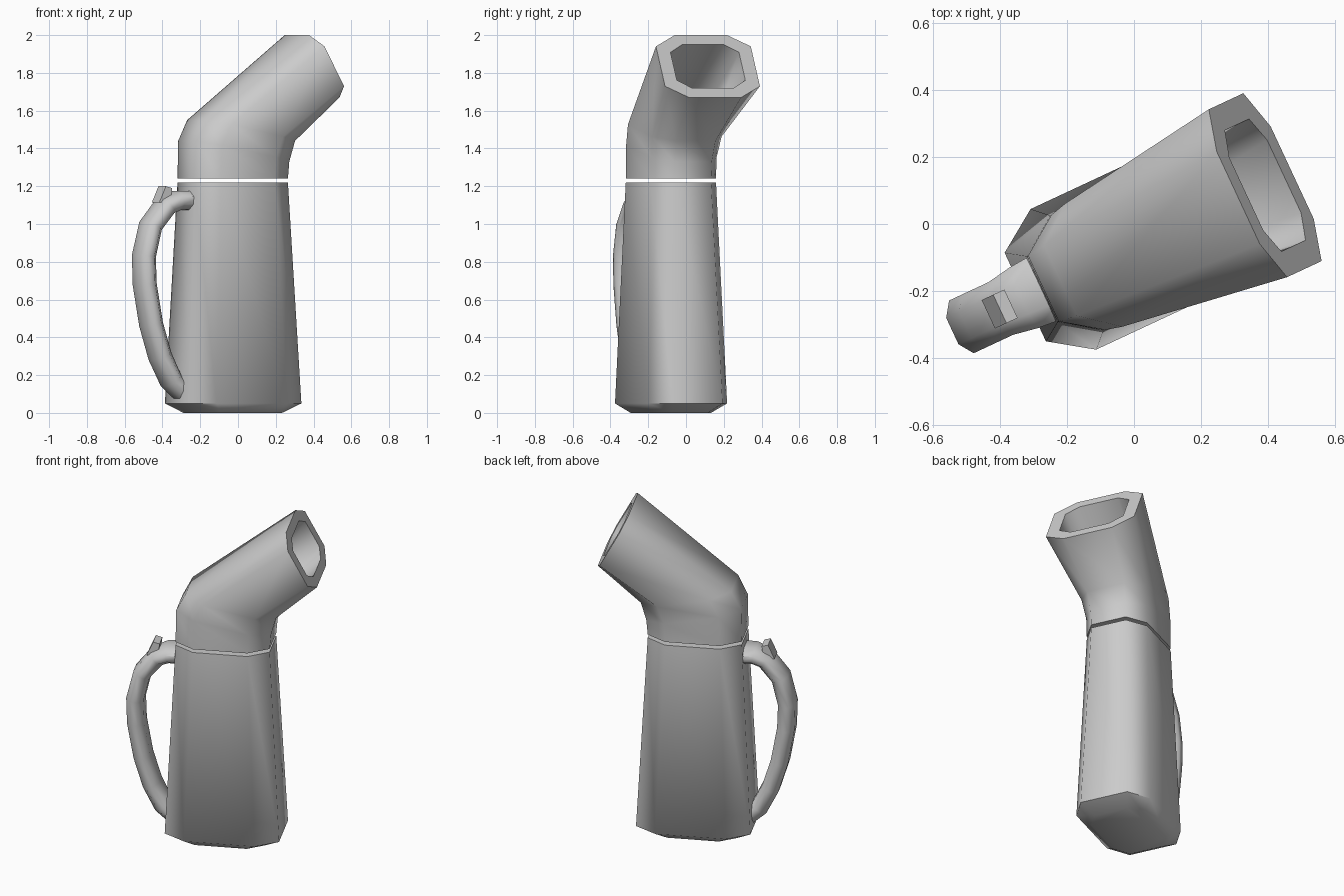
import bpy, bmesh, math
from mathutils import Vector

if "Cube" in bpy.data.objects:
    bpy.data.objects.remove(bpy.data.objects["Cube"])

YAW = math.radians(25)
C, S = math.cos(YAW), math.sin(YAW)
CENTRE = (-0.028, -0.08)


def place(u, v, z):
    """Jug space (u toward spout, v sideways) to world."""
    return Vector((CENTRE[0] + u * C - v * S, CENTRE[1] + u * S + v * C, z))


def ring(a, b, w, e=0.57, t=0.21):
    """Chamfered octagon spanning back point a to front point b, half width w."""
    a, b = Vector(a), Vector(b)
    pts = []
    for f, k in ((0, e), (t, 1), (1 - t, 1), (1, e)):
        p = a.lerp(b, f)
        pts.append((p.x, w * k, p.y))
    return pts + [(u, -v, z) for u, v, z in reversed(pts)]


def loft(name, rings, angle=60):
    """Skin the rings with quads and close both ends."""
    bm = bmesh.new()
    loops = [[bm.verts.new(place(*p)) for p in r] for r in rings]
    for l0, l1 in zip(loops, loops[1:]):
        n = len(l0)
        for i in range(n):
            j = (i + 1) % n
            bm.faces.new((l0[i], l0[j], l1[j], l1[i]))
    bm.faces.new(loops[0])
    bm.faces.new(loops[-1])
    bmesh.ops.recalc_face_normals(bm, faces=bm.faces)
    me = bpy.data.meshes.new(name)
    bm.to_mesh(me)
    bm.free()
    ob = bpy.data.objects.new(name, me)
    bpy.context.collection.objects.link(ob)
    bpy.ops.object.select_all(action='DESELECT')
    bpy.context.view_layer.objects.active = ob
    ob.select_set(True)
    bpy.ops.object.shade_smooth_by_angle(angle=math.radians(angle))
    return ob


# Tapered body with a chamfered foot
loft("body", [
    ring((-0.24, 0), (0.24, 0), 0.165, 0.62, 0.19),
    ring((-0.328, 0.05), (0.333, 0.05), 0.232, 0.63, 0.19),
    ring((-0.272, 1.22), (0.272, 1.22), 0.19),
])

# Bent spout: neck, elbow, flared mouth, rim, then hollow inside
mouth_a, mouth_b = Vector((0.375, 2.0)), Vector((0.553, 1.67))
loft("spout", [
    ring((-0.272, 1.24), (0.272, 1.24), 0.19),
    ring((-0.268, 1.44), (0.28, 1.33), 0.19),
    ring((-0.212, 1.55), (0.31, 1.44), 0.203),
    ring(mouth_a, mouth_b, 0.277, 0.55, 0.18),
    ring(mouth_a.lerp(mouth_b, 0.15), mouth_a.lerp(mouth_b, 0.85), 0.2, 0.6, 0.18),
    ring((-0.12, 1.53), (0.24, 1.456), 0.15),
])

# Curved handle: octagonal sections swept along a side profile
path = [(-0.24, 1.125), (-0.33, 1.125), (-0.395, 1.095), (-0.48, 0.99),
        (-0.519, 0.83), (-0.514, 0.68), (-0.477, 0.47), (-0.425, 0.30),
        (-0.36, 0.17), (-0.29, 0.11)]
widths = [0.108, 0.1] + [0.087] * 6 + [0.082, 0.078]
pts = [Vector(p) for p in path]
sections = []
for i, p in enumerate(pts):
    d = (pts[min(i + 1, len(pts) - 1)] - pts[max(i - 1, 0)]).normalized()
    n = Vector((d.y, -d.x)) * 0.05
    sections.append(ring(p - n, p + n, widths[i], 0.5, 0.3))
loft("handle", sections)

# Small thumb tab on top of the handle
tab = [(-0.45, 1.115), (-0.385, 1.115), (-0.375, 1.19), (-0.412, 1.2)]
loft("thumb_tab", [[(u, v, z) for u, z in tab] for v in (-0.047, 0.047)], 30)
